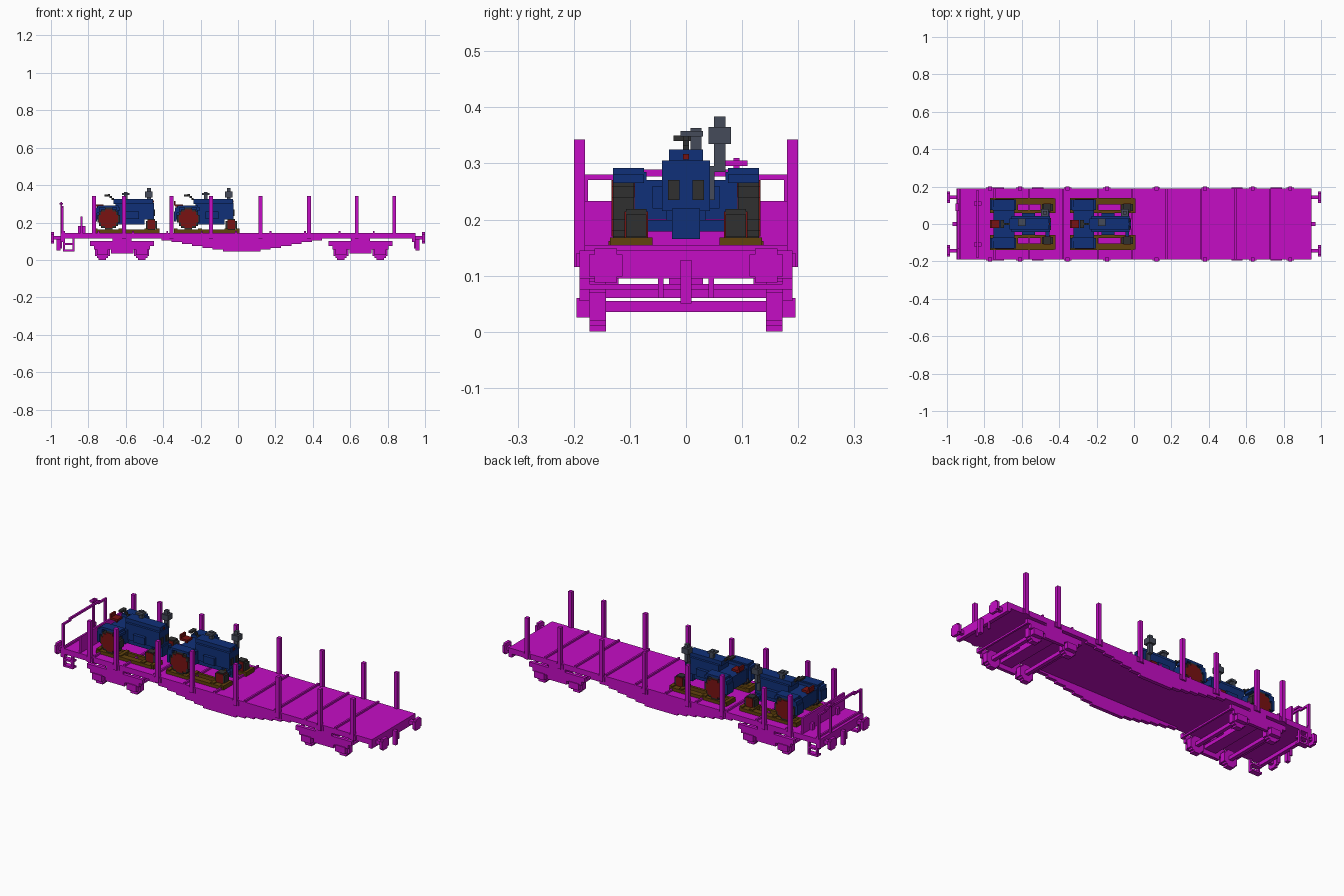
import bpy, bmesh, math
from mathutils import Matrix, Vector

cube = bpy.data.objects.get("Cube")
if cube:
    bpy.data.objects.remove(cube)


def material(name, red, green, blue):
    mat = bpy.data.materials.new(name)
    mat.use_nodes = True
    mat.diffuse_color = (red, green, blue, 1)
    shader = mat.node_tree.nodes["Principled BSDF"]
    shader.inputs["Base Color"].default_value = mat.diffuse_color
    return mat


magenta = material("magenta", red=.56, green=.004, blue=.56)
dark_blue = material("dark blue", red=.005, green=.03, blue=.19)
tyre_grey = material("tyre grey", red=.03, green=.03, blue=.03)
pipe_grey = material("pipe grey", red=.06, green=.07, blue=.1)
dark_red = material("dark red", red=.19, green=.006, blue=.006)
wood_brown = material("wood brown", red=.12, green=.055, blue=.004)

# Shared sizes
block = .01
half_block = block / 2
deck_top = .145
deck_bottom = .115
deck_half = .19
ends = (-1, 1)


class Part:
    """One object made of axis-aligned blocks."""

    def __init__(self, name, mat, shift=0):
        self.name, self.mat, self.shift = name, mat, shift
        self.bm = bmesh.new()

    def box(self, x, y, z):
        low = Vector((x[0] + self.shift, y[0], z[0]))
        high = Vector((x[1] + self.shift, y[1], z[1]))
        size = [abs(side) for side in high - low]
        place = Matrix.Translation((low + high) / 2) @ Matrix.Diagonal((*size, 1))
        bmesh.ops.create_cube(self.bm, size=1, matrix=place)

    def across(self, x, half, z):
        """Block centred on the long axis."""
        self.box(x, (-half, half), z)

    def pair(self, x, y, z):
        """Mirrored blocks, one on each side."""
        for side in ends:
            self.box(x, (side * y[0], side * y[1]), z)

    def wheels(self, x, z, radius, y):
        """Pair of blocky discs made of stepped rows."""
        rows = round(2 * radius / block)
        step = 2 * radius / rows
        for row in range(rows):
            low = row * step - radius
            half = math.sqrt(radius ** 2 - (low + step / 2) ** 2)
            half = max(round(half / block), 1) * block
            self.pair((x - half, x + half), y, (z + low, z + low + step))

    def done(self):
        mesh = bpy.data.meshes.new(self.name)
        self.bm.to_mesh(mesh)
        self.bm.free()
        mesh.materials.append(self.mat)
        thing = bpy.data.objects.new(self.name, mesh)
        bpy.context.collection.objects.link(thing)


def around(middle, half):
    return (middle - half, middle + half)


# Deck with end beams and raised cross strips
deck = Part("deck", magenta)
deck.across(x=(-.94, .94), half=deck_half, z=(deck_bottom, deck_top))
for end in ends:
    deck.across(x=around(end * .94, block), half=deck_half, z=(.095, deck_top))
deck.done()
strips = Part("deck_strips", magenta)
for number in range(10):
    middle = number * .184 - .93
    strips.across(around(middle, half_block), deck_half, (deck_top, deck_top + block))
strips.done()

# Stepped side girders, deepest at the middle
girders = Part("side_girders", magenta)
layers = 7
for layer in range(layers):
    half = .1 + .055 * (layers - 1 - layer)
    top = deck_bottom - layer * block
    girders.pair(around(.02, half), (deck_half - 2 * block, deck_half), (top - block, top))
girders.done()

# Stakes in their pockets
stakes = Part("stakes", magenta)
pockets = Part("stake_pockets", magenta)
for x in (-.77, -.61, -.355, -.145, .12, .38, .635, .835):
    stakes.pair(around(x, block), around(deck_half, block), (deck_bottom, .343))
    pockets.pair(around(x, 2 * block), around(deck_half, half_block), (deck_bottom, .14))
stakes.done()
pockets.done()

# Bogies
for label, centre in (("rear", -.62), ("front", .655)):
    frame = Part(label + "_bogie_frame", magenta)
    frame_y = (.172, deck_half)
    frame.pair(around(centre, .17), frame_y, z=(.075, .1))
    frame.pair(around(centre, .15), frame_y, z=(.055, .075))
    frame.pair(around(centre, .06), frame_y, z=(.035, .055))
    frame.across(around(centre, .035), half=deck_half, z=(.06, .08))
    frame.across(around(centre, .035), half=.03, z=(.06, deck_bottom))
    frame.pair(around(centre, .05), y=(.12, deck_half), z=(.08, deck_bottom))
    for end in ends:
        frame.across(around(centre + end * .165, half_block), deck_half, around(.08, half_block))
    frame.done()
    wheels = Part(label + "_bogie_wheels", magenta)
    radius = .045
    for end in ends:
        x = centre + end * .105
        wheels.wheels(x, radius, radius, y=(.143, .172))
        wheels.across(around(x, block), half=.15, z=around(radius, block))
        wheels.pair(around(x, .03), y=(.172, .195), z=(.025, .06))
    wheels.done()

# Buffers and couplings at both ends
buffers = Part("buffers", magenta)
couplings = Part("couplings", magenta)
buffer_y, buffer_z = .143, .118
for end in ends:
    head = (end * .985, end)
    buffers.pair((end * .94, end), around(buffer_y, block), around(buffer_z, block))
    buffers.pair(head, around(buffer_y, .03), around(buffer_z, .02))
    buffers.pair(head, around(buffer_y, .02), around(buffer_z, .03))
    couplings.across(x=(end * .94, end * .97), half=block, z=around(buffer_z, block))
    couplings.across(around(end * .96, block), half=block, z=(.05, deck_bottom))
    couplings.pair(around(end * .945, half_block), around(.045, half_block), z=(.06, .1))
buffers.done()
couplings.done()

# Steps below the far end
steps = Part("steps", magenta)
for x in (-.93, -.88):
    steps.pair(around(x, half_block), (.175, deck_half), (.045, deck_bottom))
for z in (.05, .085):
    steps.pair(x=(-.935, -.875), y=(.16, deck_half), z=around(z, half_block))
steps.done()

# Hand rail, brake wheel and end board
rail = Part("hand_rail", magenta)
rail_x = around(-.938, half_block)
rail.pair(rail_x, y=(.175, deck_half), z=(deck_bottom, .28))
rail.pair(rail_x, y=(.12, .18), z=(.27, .28))
rail.across(rail_x, half=.13, z=(.277, .289))
rail.done()
brake = Part("brake_wheel", magenta)
brake.box(around(-.945, half_block), around(.09, half_block), z=(.1, .31))
brake.box(around(-.945, block), around(.09, 2 * block), around(.3, half_block))
brake.done()
board = Part("end_board", magenta)
board.across(around(-.836, half_block), half=.183, z=(deck_top, .233))
board.pair(around(-.836, 2 * block), around(.11, block), z=(deck_top, .18))
board.done()

# Two tractors facing +x, resting on timber
for label, shift in (("rear_tractor_", 0), ("front_tractor_", .427)):
    timbers = Part(label + "timbers", wood_brown, shift)
    timber_z = (deck_top, .162)
    timbers.pair(x=(-.77, -.43), y=(.105, .138), z=timber_z)
    timbers.pair(x=(-.77, -.43), y=(.06, .075), z=timber_z)
    for x in (-.76, -.63, -.49, -.43):
        timbers.pair(around(x, block), y=(.06, .135), z=(deck_top, .168))
    timbers.done()

    # Wheels with slightly proud hubs
    rear_x, rear_z = -.692, .22
    front_x, front_z = -.463, .189
    tyres = Part(label + "tyres", tyre_grey, shift)
    tyres.wheels(rear_x, rear_z, radius=.06, y=(.093, .13))
    tyres.wheels(front_x, front_z, radius=.03, y=(.07, .107))
    tyres.done()
    hubs = Part(label + "hubs", dark_red, shift)
    hubs.wheels(rear_x, rear_z, radius=.05, y=(.09, .133))
    hubs.wheels(front_x, front_z, radius=.025, y=(.068, .11))
    hubs.done()
    axles = Part(label + "axles", dark_blue, shift)
    axles.across(around(rear_x, block), half=.1, z=around(rear_z, block))
    axles.across(around(front_x, block), half=.08, z=around(front_z, block))
    axles.across(around(front_x, 2 * block), half=.025, z=(.165, .22))
    axles.done()

    # Gearbox, engine and hood
    body = Part(label + "body", dark_blue, shift)
    body.across(x=(-.75, -.64), half=.07, z=(.2, .27))
    body.across(x=(-.66, -.5), half=.035, z=(.19, .22))
    body.across(x=(-.6, -.53), half=.06, z=(.22, .26))
    body.across(x=(-.655, -.45), half=.043, z=(.215, .305))
    body.across(x=(-.665, -.455), half=.03, z=(.3, .325))
    body.done()

    # Fenders stepped around the rear wheels
    fenders = Part(label + "fenders", dark_blue, shift)
    fender_y = (.075, .13)
    fenders.pair(x=(-.75, -.64), y=fender_y, z=(.28, .292))
    fenders.pair(x=(-.765, -.74), y=fender_y, z=(.25, .28))
    fenders.pair(x=(-.77, -.755), y=fender_y, z=(.205, .26))
    fenders.pair(x=(-.65, -.63), y=fender_y, z=(.265, .28))
    fenders.pair(x=(-.755, -.64), y=(.07, .092), z=(.215, .285))
    fenders.done()

    grille = Part(label + "grille", tyre_grey, shift)
    grille.pair(around(-.45, half_block), around(.022, block), z=(.235, .27))
    grille.done()
    badge = Part(label + "badge", dark_red, shift)
    badge.across(around(-.455, half_block), half_block, z=around(.312, half_block))
    badge.done()

    seat = Part(label + "seat", dark_red, shift)
    seat.across(x=(-.765, -.72), half=.022, z=(.285, .297))
    seat.across(around(-.765, half_block), half=.022, z=(.29, .315))
    seat.across(around(-.74, half_block), half_block, z=(.265, .29))
    seat.done()

    steering = Part(label + "steering", tyre_grey, shift)
    for step in range(4):
        rise = step * block
        steering.across(around(-.66 - rise, .006), half_block, around(.316 + rise, .006))
    steering.across(around(-.705, block), half=.022, z=around(.345, half_block))
    steering.done()

    # Exhaust stack and air intake
    pipes = Part(label + "pipes", pipe_grey, shift)
    stack_x, stack_y = -.476, .06
    pipes.box(around(stack_x, block), around(stack_y, block), z=(.285, .384))
    pipes.box(around(stack_x, 2 * block), around(stack_y, 2 * block), z=(.335, .365))
    pipes.box(around(stack_x, block), around(.046, half_block), z=(.235, .295))
    pipes.box(around(-.6, block), around(.018, block), z=(.32, .363))
    pipes.box(around(-.6, 2 * block), around(block, 2 * block), around(.353, half_block))
    pipes.done()
